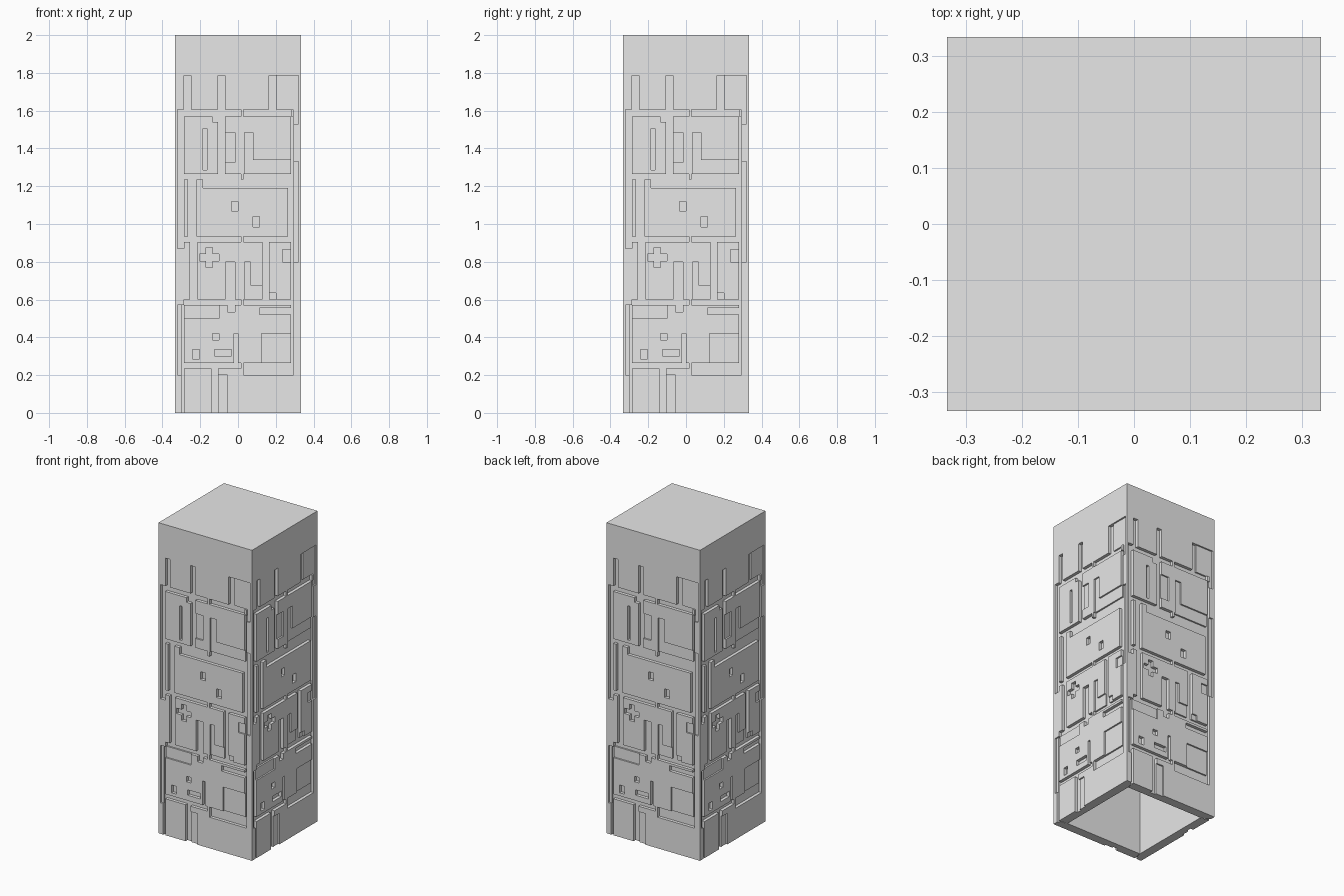
import bpy
import bmesh
from math import pi
from mathutils import Matrix, Vector

cube = bpy.data.objects.get("Cube")
if cube:
    bpy.data.objects.remove(cube, do_unlink=True)

HALF, TOP, INNER = 0.333, 2.0, 0.275
DEEP, SHALLOW = 0.02, 0.01

grey = bpy.data.materials.new("plain_grey")
grey.use_nodes = True
grey.diffuse_color = (0.8, 0.8, 0.8, 1)
grey.node_tree.nodes["Principled BSDF"].inputs["Base Color"].default_value = (0.8, 0.8, 0.8, 1)

plates, grooves = [], []


def plate(left, right, low, high):
    plates.append((left, right, low, high))


def groove(left, right, low, high):
    grooves.append((left, right, low, high))


# Horizontal channels, split by a rib near the middle
for low, high in ((0.235, 0.265), (0.57, 0.6), (0.905, 0.935), (1.235, 1.265), (1.57, 1.605)):
    groove(-0.285, 0.015, low, high)
    groove(0.03, 0.28, low, high)
groove(0.03, 0.28, 0.2, 0.235)

# Long channels beside the corners
groove(-0.32, -0.285, 0.87, 1.605)
groove(-0.3, -0.285, 0, 0.57)
plate(-0.32, -0.3, 0.2, 0.57)
groove(0.28, 0.295, 0.2, 1.57)
plate(0.295, 0.32, 0.8, 1.33)

# Upper channels and corner plate
for left, right in ((-0.285, -0.25), (-0.105, -0.07), (0.165, 0.2)):
    groove(left, right, 1.605, 1.785)
plate(0.2, 0.32, 1.605, 1.785)
plate(0.295, 0.32, 1.53, 1.605)

# Fourth tier
groove(-0.185, -0.165, 1.285, 1.505)
groove(-0.135, -0.07, 1.54, 1.57)
groove(-0.105, -0.07, 1.265, 1.57)
plate(-0.07, -0.015, 1.325, 1.485)
plate(0.035, 0.08, 1.34, 1.485)
plate(0.035, 0.28, 1.265, 1.34)

# Third tier
groove(-0.265, -0.22, 0.935, 1.235)
groove(-0.185, 0.28, 1.19, 1.235)
groove(0.265, 0.28, 0.935, 1.19)
groove(-0.035, 0, 1.07, 1.12)
groove(0.08, 0.115, 0.985, 1.04)

# Second tier with plus mark
groove(-0.255, -0.215, 0.6, 0.905)
groove(-0.205, -0.1, 0.805, 0.84)
groove(-0.17, -0.135, 0.77, 0.875)
groove(-0.065, -0.015, 0.6, 0.8)
plate(0.035, 0.065, 0.675, 0.8)
plate(0.035, 0.13, 0.6, 0.675)
groove(0.13, 0.165, 0.6, 0.905)
plate(0.165, 0.2, 0.6, 0.635)
plate(0.235, 0.28, 0.8, 0.865)

# First tier
plate(-0.285, -0.1, 0.5, 0.57)
groove(-0.055, -0.015, 0.535, 0.57)
groove(0.115, 0.28, 0.52, 0.555)
groove(-0.135, -0.1, 0.385, 0.42)
groove(-0.125, -0.035, 0.3, 0.335)
groove(-0.24, -0.205, 0.285, 0.335)
groove(-0.02, 0, 0.265, 0.42)
plate(0.125, 0.28, 0.265, 0.42)

# Base channels
groove(-0.14, -0.105, 0, 0.235)
plate(-0.105, -0.055, 0, 0.2)


def inside(x, z, rects):
    return any(l < x < r and b < z < t for l, r, b, t in rects)


def depth_at(x, z):
    if z < 0:
        return HALF - INNER
    if inside(x, z, grooves):
        return DEEP
    return SHALLOW if inside(x, z, plates) else 0


def quad(bm, points, facing):
    face = bm.faces.new([bm.verts.new(p) for p in points])
    face.normal_update()
    if face.normal.dot(Vector(facing)) < 0:
        face.normal_flip()


def make_object(name, bm):
    bmesh.ops.remove_doubles(bm, verts=bm.verts, dist=0.0001)
    mesh = bpy.data.meshes.new(name)
    bm.to_mesh(mesh)
    bm.free()
    mesh.materials.append(grey)
    obj = bpy.data.objects.new(name, mesh)
    bpy.context.collection.objects.link(obj)
    return obj


# One stepped panel: flat cells, with walls wherever the depth changes
rects = plates + grooves
xs = sorted({-HALF, HALF} | {v for r in rects for v in r[:2]})
zs = sorted({0, TOP} | {v for r in rects for v in r[2:]})
panel = bmesh.new()
for i, (l, r) in enumerate(zip(xs, xs[1:])):
    for b, t in zip(zs, zs[1:]):
        x, z = (l + r) / 2, (b + t) / 2
        d = depth_at(x, z)
        y = d - HALF
        quad(panel, [(l, y, b), (r, y, b), (r, y, t), (l, y, t)], (0, -1, 0))
        # Wall towards the next cell on the right
        if i + 2 < len(xs):
            e = depth_at((r + xs[i + 2]) / 2, z)
            if e != d:
                w = e - HALF
                quad(panel, [(r, y, b), (r, w, b), (r, w, t), (r, y, t)], (e - d, 0, 0))
        # Wall towards the cell below; the lowest one forms the mitred rim
        k = zs.index(b)
        e = depth_at(x, (zs[k - 1] + b) / 2 if k else -1)
        if e != d:
            w = e - HALF
            lim = INNER if k == 0 else HALF
            l2, r2 = (max(-lim, min(lim, v)) for v in (l, r))
            pts = [(l, y, b), (r, y, b), (r2, w, b), (l2, w, b)]
            if abs(l2 - r2) < 0.0001:
                pts.pop()
            quad(panel, pts, (0, 0, d - e))

front = make_object("front_panel", panel)
for k, name in enumerate(("left_panel", "back_panel", "right_panel"), 1):
    side = bpy.data.objects.new(name, front.data.copy())
    side.data.transform(Matrix.Rotation(k * pi / 2, 4, "Z"))
    bpy.context.collection.objects.link(side)

# Flat cap
cap = bmesh.new()
corners = [(-HALF, -HALF), (HALF, -HALF), (HALF, HALF), (-HALF, HALF)]
quad(cap, [(x, y, TOP) for x, y in corners], (0, 0, 1))
make_object("top_cap", cap)

# Hollow interior, open at the bottom
hollow = bmesh.new()
height = TOP - (HALF - INNER)
bmesh.ops.create_cube(hollow, size=1, matrix=Matrix.Translation((0, 0, height / 2))
                      @ Matrix.Diagonal((2 * INNER, 2 * INNER, height, 1)))
bottom = [f for f in hollow.faces if f.calc_center_median().z < 0.01]
bmesh.ops.delete(hollow, geom=bottom, context="FACES_ONLY")
bmesh.ops.reverse_faces(hollow, faces=hollow.faces)
make_object("inner_shell", hollow)
